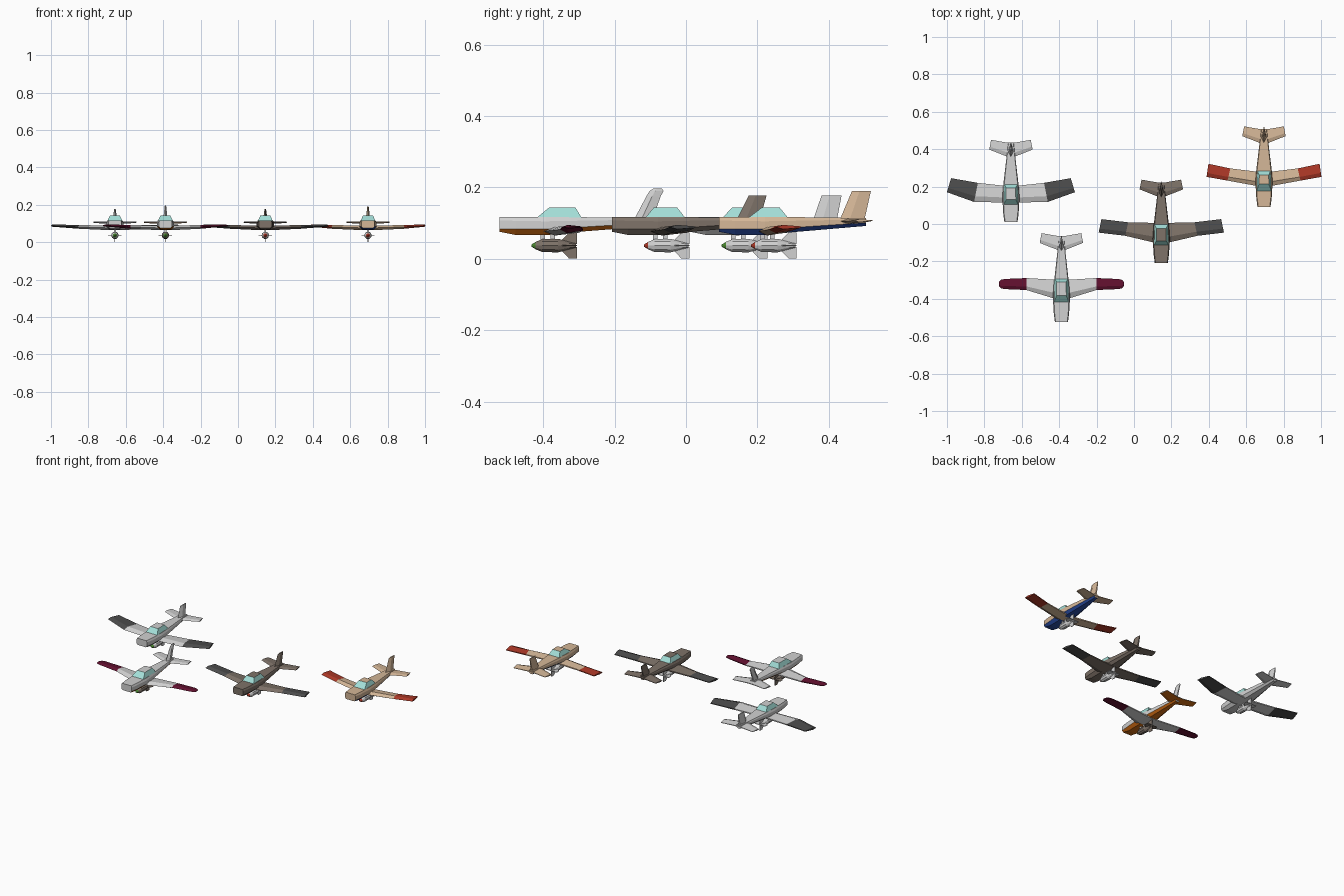
import bpy, bmesh, math
from mathutils import Vector

if "Cube" in bpy.data.objects:
    bpy.data.objects.remove(bpy.data.objects["Cube"])

COLOURS = {
    "light_grey": (.64, .64, .64), "dark_grey": (.075, .075, .075), "taupe": (.21, .17, .14),
    "beige": (.66, .47, .31), "brick_red": (.42, .04, .02), "maroon": (.12, .005, .028),
    "orange": (.68, .16, .007), "blue": (.025, .08, .40), "canopy_teal": (.37, .74, .69),
    "green": (.07, .26, .03)}
MATS = {}
for n, c in COLOURS.items():
    MATS[n] = bpy.data.materials.new(n)
    MATS[n].diffuse_color = (*c, 1)


def loft(name, rings, origin, mats, rule=None):
    """Skin equal-sized rings of points, cap the ends, colour faces by rule(centre, normal)."""
    bm = bmesh.new()
    vs = [[bm.verts.new(p) for p in r] for r in rings]
    n = len(rings[0])
    for a, b in zip(vs, vs[1:]):
        for i in range(n):
            j = (i + 1) % n
            bm.faces.new((a[i], a[j], b[j], b[i]))
    bm.faces.new(vs[0][::-1])
    bm.faces.new(vs[-1])
    bmesh.ops.recalc_face_normals(bm, faces=bm.faces)
    bm.normal_update()
    if rule:
        for f in bm.faces:
            f.material_index = int(rule(f.calc_center_median(), f.normal))
    me = bpy.data.meshes.new(name)
    bm.to_mesh(me)
    bm.free()
    for m in mats:
        me.materials.append(MATS[m])
    ob = bpy.data.objects.new(name, me)
    ob.location = origin
    bpy.context.collection.objects.link(ob)
    return ob


def surface(name, secs, origin, mats, rule=None):
    """Mirrored wing; section = (x front, x rear, y front, y rear, z, half thickness)."""
    def ring(s, sx):
        xf, xr, f, r, z, t = s
        xm, m = xf + .3 * (xr - xf), f + .3 * (r - f)
        return [(sx * xf, f, z), (sx * xm, m, z + t), (sx * xr, r, z + t * .3),
                (sx * xr, r, z - t * .3), (sx * xm, m, z - t)]
    rings = [ring(s, -1) for s in reversed(secs)] + [ring(s, 1) for s in secs]
    return loft(name, rings, origin, mats, rule)


def bomb(tag, origin, body, tip):
    prof = [(0, .003), (.012, .011), (.03, .019), (.075, .02), (.105, .011), (.125, .006)]
    rings = [[(r * math.cos(a * math.pi / 5), y, r * math.sin(a * math.pi / 5))
              for a in range(10)] for y, r in prof]
    loft(tag + "_bomb", rings, origin, [body, tip], lambda c, n: c.y < .011)
    # four tail fins
    side = [(.082, .012), (.105, .036), (.128, .036), (.128, .004)]
    for k in range(4):
        a = k * math.pi / 2
        u, v = Vector((math.cos(a), 0, math.sin(a))), Vector((-math.sin(a), 0, math.cos(a)))
        rings = [[u * r + v * s + Vector((0, y, 0)) for y, r in side] for s in (-.0015, .0015)]
        loft(f"{tag}_bomb_fin_{k + 1}", rings, origin, [body])
    # two carrier struts
    for k, y in enumerate((.032, .06)):
        rings = [[(x * .005, y + d * .006, z) for x, d in ((-1, -1), (1, -1), (1, 1), (-1, 1))]
                 for z in (.015, .036)]
        loft(f"{tag}_bomb_strut_{k + 1}", rings, origin, ["light_grey"])


def plane(tag, x, nose, s, body, belly, tips, wing, split, canopy, tail, fin, ordnance, under):
    o = (x, nose, 0)
    # fuselage: y, half width, top z, colour split z, bottom z, bottom half width
    secs = [(0, .035, .117, .084, .076, .028), (.045, .041, .117, .083, .067, .026),
            (.13, .046, .117, .083, .066, .028), (.2, .041, .117, .087, .074, .024),
            (.42 * s, .015, .114, .101, .092, .008)]
    rings = [[(w * .88, y, t), (w, y, t - .012 * w / .046), (w, y, m), (b, y, z), (-b, y, z),
              (-w, y, m), (-w, y, t - .012 * w / .046), (-w * .88, y, t)]
             for y, w, t, m, z, b in secs]
    loft(tag + "_fuselage", rings, o, [body, belly], lambda c, n: n.z < -.25 and abs(n.y) < .9)
    # canopy with a body-coloured roof
    b0, t0, t1, b1 = canopy
    rings = [[(-w, p, z), (w, p, z), (w2, q, z), (-w2, q, z)]
             for p, q, w, w2, z in ((b0, b1, .039, .036, .116), (t0, t1, .026, .025, .144))]
    loft(tag + "_canopy", rings, o, ["canopy_teal", body], lambda c, n: n.z > .95)
    # wing with painted tips
    surface(tag + "_wing", wing, o, [body, tips], lambda c, n: abs(c.x) > split + .005)
    # tailplane, offset along the body
    surface(tag + "_tailplane", [(0, 0, .348 + tail, .425 + tail, .105, .007),
                                 (.02, .02, .35 + tail, .425 + tail, .105, .007),
                                 (.116, .106, .388 + tail, .44 + tail, .107, .004)],
            o, [body, under], lambda c, n: n.z < -.3)
    # tail fin: front y, rear y, z, half thickness
    rings = [[(0, f, z), (t, f + .4 * (r - f), z), (t * .4, r, z),
              (-t * .4, r, z), (-t, f + .4 * (r - f), z)] for f, r, z, t in fin]
    loft(tag + "_tail_fin", rings, o, [body])
    bomb(tag, (x, nose + .09, .037), *ordnance)


def wing(root, brk, tip, rounded=False):
    """root = (front, rear); brk and tip = (x front, x rear, y front, y rear)."""
    secs = [(0, 0, *root, .077, .012), (.04, .04, *root, .077, .012), (*brk, .082, .010)]
    if rounded:
        xf, xr, f, r = tip
        m, h = (f + r) / 2, (r - f) / 2
        for dx, k in ((.03, 1), (.012, .85), (.003, .6), (0, .3)):
            secs.append((xf - dx, xr - dx, m - h * k, m + h * k, .089, .006 * k))
    else:
        secs.append((*tip, .089, .006))
    return secs


plane("grey_plane", -.658, .01, 1, "light_grey", "light_grey", "dark_grey",
      wing((.105, .195), (.197, .177, .108, .210), (.342, .32, .16, .235)), .19,
      (.093, .12, .183, .203), 0,
      [(.345, .412, .105, .014), (.37, .426, .178, .004)],
      ("light_grey", "green"), "light_grey")

plane("orange_belly_plane", -.388, -.523, 1.03, "light_grey", "orange", "maroon",
      wing((.125, .225), (.187, .187, .17, .234), (.334, .334, .175, .229), True), .19,
      (.106, .14, .213, .23), .034,
      [(.375, .427, .105, .014), (.412, .452, .175, .006), (.421, .46, .19, .005),
       (.432, .455, .197, .003)],
      ("taupe", "green"), "orange")

plane("taupe_plane", .146, -.208, 1, "taupe", "taupe", "dark_grey",
      wing((.109, .214), (.193, .177, .145, .217), (.335, .32, .162, .234)), .19,
      (.095, .118, .183, .205), .005,
      [(.348, .413, .105, .014), (.384, .434, .178, .004)],
      ("light_grey", "brick_red"), "taupe")

plane("beige_plane", .695, .092, .98, "beige", "blue", "brick_red",
      wing((.112, .188), (.195, .18, .14, .205), (.307, .297, .16, .23)), .19,
      (.084, .121, .17, .193), -.01,
      [(.337, .407, .105, .014), (.373, .426, .19, .004)],
      ("light_grey", "brick_red"), "beige")

for m in bpy.data.materials:
    if m.users and not m.is_grease_pencil:
        m.use_nodes = True
        m.node_tree.nodes["Principled BSDF"].inputs["Base Color"].default_value = m.diffuse_color
